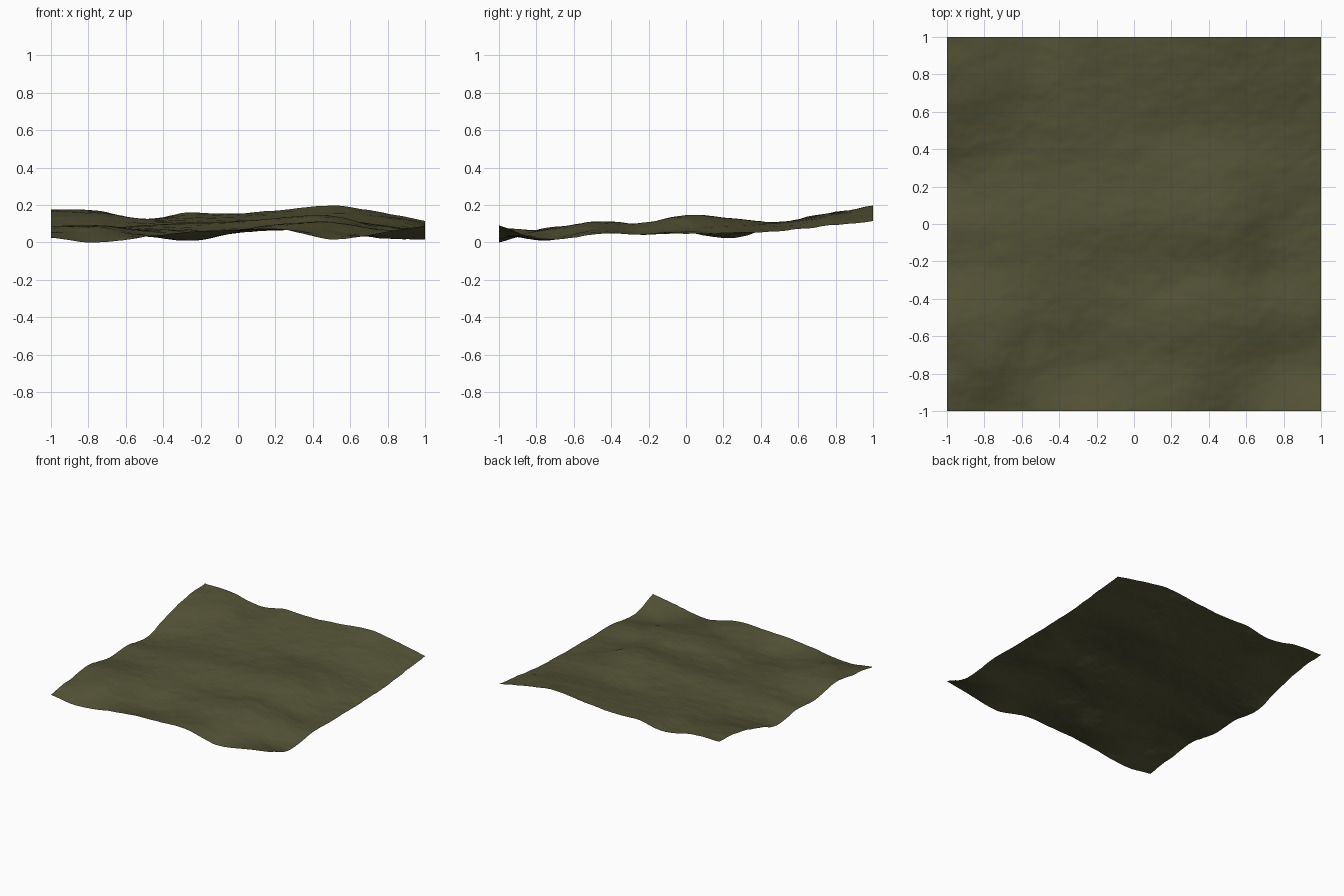
import bpy, bmesh, math
from mathutils import Vector, noise

if "Cube" in bpy.data.objects:
    bpy.data.objects.remove(bpy.data.objects["Cube"])

# Coarse heights in hundredths: rows run front to back, columns left to right
HEIGHTS = [
    [2.5, 0.3, 3.0, 6.0, 7.0, 7.0, 1.8, 5.0, 9.0],
    [6.0, 7.5, 3.5, 1.0, 5.0, 7.0, 6.5, 2.5, 1.3],
    [8.5, 9.0, 6.0, 5.0, 7.0, 10.0, 11.0, 7.0, 4.3],
    [4.0, 6.0, 7.5, 6.5, 7.0, 8.8, 10.0, 5.0, 4.3],
    [5.0, 7.0, 9.0, 10.0, 11.0, 13.0, 14.0, 7.5, 4.5],
    [2.3, 5.5, 8.0, 9.0, 10.3, 12.0, 12.5, 9.5, 5.0],
    [10.0, 9.0, 10.0, 10.5, 10.5, 10.0, 11.0, 9.0, 5.8],
    [15.5, 15.0, 12.5, 13.0, 13.0, 14.0, 15.0, 13.0, 9.0],
    [18.0, 17.0, 12.6, 16.0, 15.5, 17.5, 19.5, 16.5, 11.5],
]
CELLS = 200


def spline(values, t):
    """Smooth curve through evenly spaced values, t from 0 to 8."""
    i = min(int(t), len(values) - 2)
    f = t - i
    p1, p2 = values[i], values[i + 1]
    p0 = values[i - 1] if i > 0 else 2 * p1 - p2
    p3 = values[i + 2] if i + 2 < len(values) else 2 * p2 - p1
    return p1 + 0.5 * f * (p2 - p0 + f * (2 * p0 - 5 * p1 + 4 * p2 - p3
                                          + f * (3 * (p1 - p2) + p3 - p0)))


def height(x, y):
    u, v = (x + 1) * 4, (y + 1) * 4
    base = spline([spline(row, u) for row in HEIGHTS], v) / 100
    # Small rounded folds
    p = Vector((x * 5.5, y * 7.0, 2.7))
    detail = noise.fractal(p, 1.0, 2.0, 3)
    return max(0.0, base + 0.006 * detail)


# Ground sheet
bm = bmesh.new()
bmesh.ops.create_grid(bm, x_segments=CELLS, y_segments=CELLS, size=1.0)
for v in bm.verts:
    v.co.z = height(v.co.x, v.co.y)
for f in bm.faces:
    f.smooth = True
mesh = bpy.data.meshes.new("terrain")
bm.to_mesh(mesh)
bm.free()

olive = bpy.data.materials.new("olive_earth")
olive.diffuse_color = (0.088, 0.085, 0.037, 1.0)
olive.use_nodes = True
olive.node_tree.nodes["Principled BSDF"].inputs["Base Color"].default_value = olive.diffuse_color
mesh.materials.append(olive)
terrain = bpy.data.objects.new("terrain", mesh)
bpy.context.collection.objects.link(terrain)
